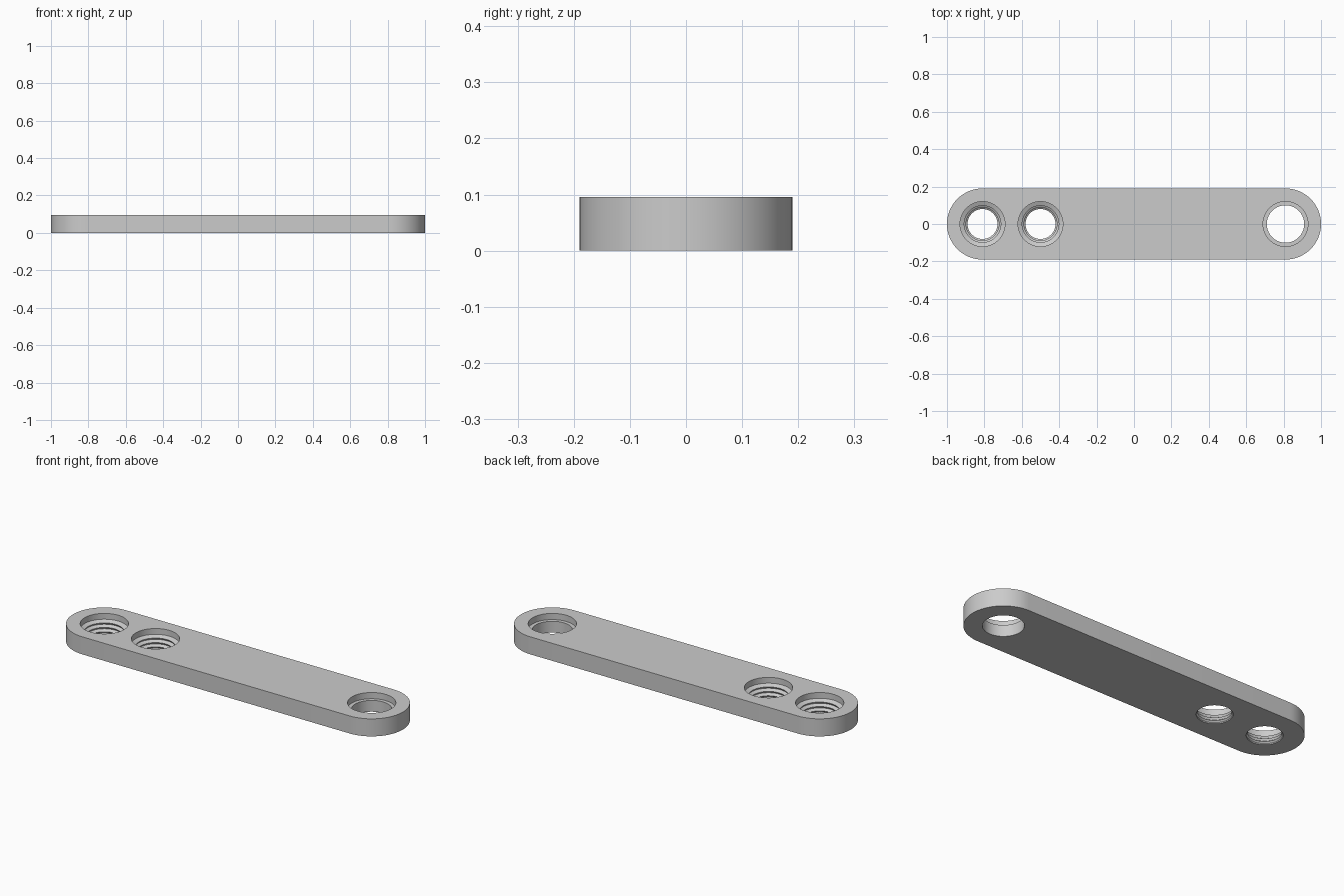
import bpy
import bmesh
from math import cos, sin, pi, radians

cube = bpy.data.objects.get("Cube")
if cube:
    bpy.data.objects.remove(cube, do_unlink=True)

HEIGHT, RADIUS, END_X = 0.096, 0.19, 0.81
SEGMENTS = 64

grey = bpy.data.materials.new("plain grey")
grey.use_nodes = True
grey.diffuse_color = (0.6, 0.6, 0.6, 1)
grey.node_tree.nodes["Principled BSDF"].inputs["Base Color"].default_value = (0.6, 0.6, 0.6, 1)


def mesh_object(name, bm):
    bmesh.ops.recalc_face_normals(bm, faces=bm.faces)
    mesh = bpy.data.meshes.new(name)
    bm.to_mesh(mesh)
    bm.free()
    mesh.materials.append(grey)
    obj = bpy.data.objects.new(name, mesh)
    bpy.context.collection.objects.link(obj)
    return obj


def hole_cutter(name, x, profile):
    """Turn a (radius, z) profile into a closed solid."""
    bm = bmesh.new()
    rings = []
    for r, z in profile:
        rings.append([bm.verts.new((x + r * cos(2 * pi * i / SEGMENTS),
                                    r * sin(2 * pi * i / SEGMENTS), z))
                      for i in range(SEGMENTS)])
    for low, high in zip(rings, rings[1:]):
        for i in range(SEGMENTS):
            j = (i + 1) % SEGMENTS
            bm.faces.new((low[i], low[j], high[j], high[i]))
    bm.faces.new(rings[0])
    bm.faces.new(rings[-1])
    return mesh_object(name, bm)


# Bar with rounded ends
bm = bmesh.new()
outline = []
for side, start in ((1, -pi / 2), (-1, pi / 2)):
    for i in range(SEGMENTS // 2 + 1):
        a = start + 2 * pi * i / SEGMENTS
        outline.append(bm.verts.new((side * END_X + RADIUS * cos(a), RADIUS * sin(a), 0)))
base = bm.faces.new(outline)
top = bmesh.ops.extrude_face_region(bm, geom=[base], use_keep_orig=True)["geom"]
bmesh.ops.translate(bm, vec=(0, 0, HEIGHT),
                    verts=[v for v in top if isinstance(v, bmesh.types.BMVert)])
bar = mesh_object("link_bar", bm)

# Ridged holes on the right, plain counterbored hole on the left
ridged = [(0.088, -0.02), (0.088, 0.006), (0.08, 0.014), (0.094, 0.024), (0.088, 0.034),
          (0.104, 0.044), (0.098, 0.054), (0.12, 0.064), (0.12, 0.12)]
plain = [(0.1, -0.02), (0.1, 0.062), (0.12, 0.062), (0.12, 0.12)]
cutters = [hole_cutter("end_hole_cutter", -END_X, ridged),
           hole_cutter("inner_hole_cutter", -0.5, ridged),
           hole_cutter("plain_hole_cutter", END_X, plain)]

bpy.ops.object.select_all(action="DESELECT")
bpy.context.view_layer.objects.active = bar
bar.select_set(True)
for cutter in cutters:
    cutter.hide_render = True
    cut = bar.modifiers.new(cutter.name, "BOOLEAN")
    cut.operation = "DIFFERENCE"
    cut.solver = "EXACT"
    cut.object = cutter
    bpy.ops.object.modifier_apply(modifier=cut.name)
    bpy.data.objects.remove(cutter, do_unlink=True)

bpy.ops.object.shade_smooth_by_angle(angle=radians(30))
